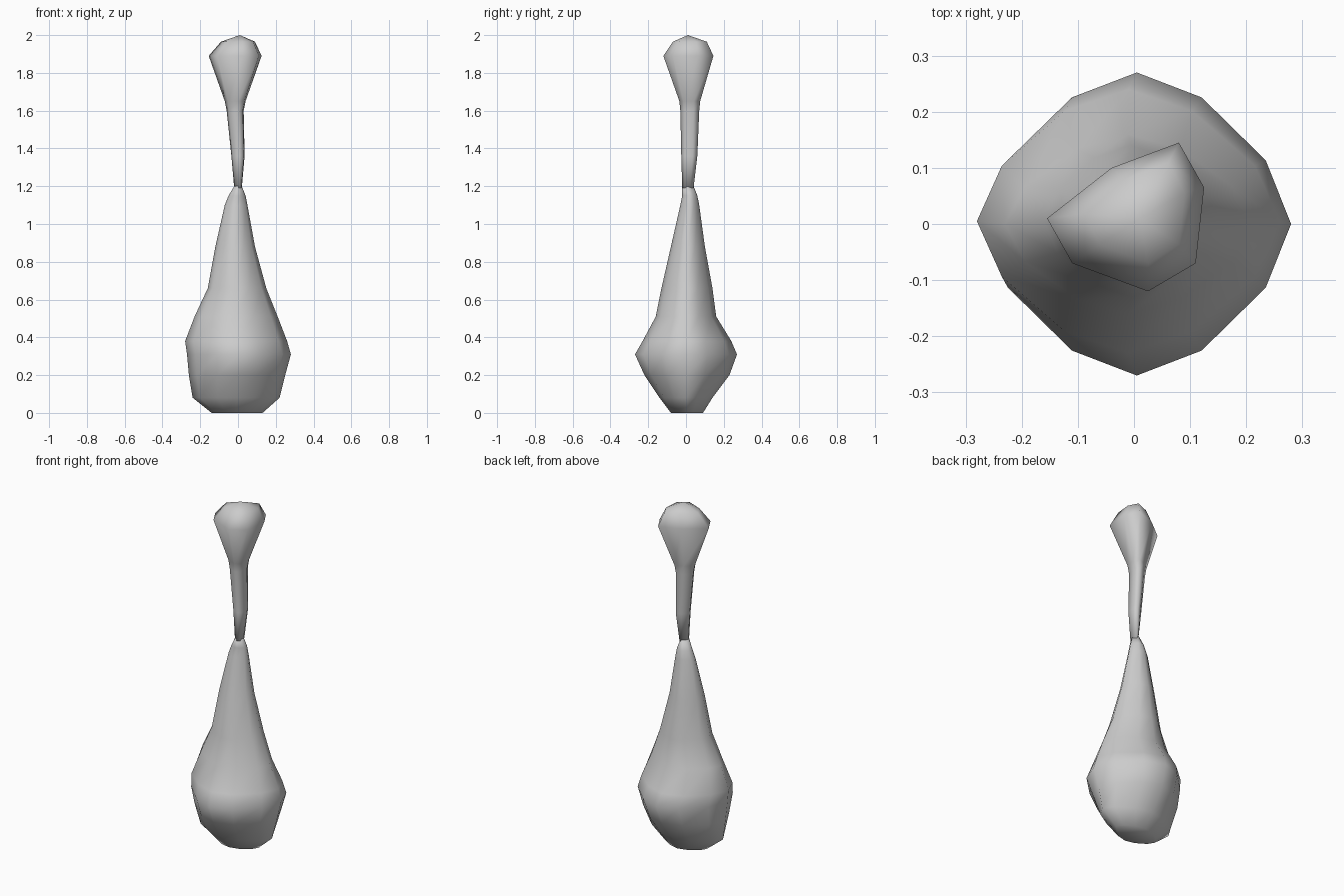
import bpy, bmesh
from math import sin, cos, pi

cube = bpy.data.objects.get("Cube")
if cube:
    bpy.data.objects.remove(cube, do_unlink=True)

grey = bpy.data.materials.new("plain_grey")
grey.use_nodes = True
grey.diffuse_color = (0.6, 0.6, 0.6, 1)
grey.node_tree.nodes["Principled BSDF"].inputs["Base Color"].default_value = (0.6, 0.6, 0.6, 1)


def power(v, e):
    return abs(v) ** e * (1 if v > 0 else -1)


def rounded_diamond(sides, exponent):
    """Unit outline between a diamond and a circle."""
    angles = [2 * pi * i / sides for i in range(sides)]
    return [(power(cos(a), 2 / exponent), power(sin(a), 2 / exponent)) for a in angles]


def fit(outline, left, right, front, back):
    """Stretch an outline to the given box."""
    xs, ys = zip(*outline)
    fx = (right - left) / (max(xs) - min(xs))
    fy = (back - front) / (max(ys) - min(ys))
    return [(left + (x - min(xs)) * fx, front + (y - min(ys)) * fy) for x, y in outline]


def loft(name, outline, rings, apex=None):
    """Skin an outline through rings of (z, left, right, front, back)."""
    bm = bmesh.new()
    loops = [[bm.verts.new((x, y, z)) for x, y in fit(outline, *box)] for z, *box in rings]
    n = len(outline)
    for low, high in zip(loops, loops[1:]):
        for i in range(n):
            j = (i + 1) % n
            bm.faces.new((low[i], low[j], high[j], high[i]))
    bm.faces.new(loops[0][::-1])
    if apex:
        tip = bm.verts.new(apex)
        for i in range(n):
            bm.faces.new((loops[-1][i], loops[-1][(i + 1) % n], tip))
    else:
        bm.faces.new(loops[-1])
    bmesh.ops.recalc_face_normals(bm, faces=bm.faces)
    for face in bm.faces:
        face.smooth = True
    mesh = bpy.data.meshes.new(name)
    bm.to_mesh(mesh)
    bm.free()
    mesh.materials.append(grey)
    obj = bpy.data.objects.new(name, mesh)
    bpy.context.collection.objects.link(obj)


# Bulbous lower body tapering to the waist
loft("body", rounded_diamond(12, 1.6), [
    (0.0, -0.14, 0.13, -0.08, 0.09),
    (0.08, -0.24, 0.22, -0.14, 0.14),
    (0.2, -0.26, 0.25, -0.22, 0.23),
    (0.31, -0.27, 0.28, -0.27, 0.27),
    (0.38, -0.28, 0.26, -0.23, 0.24),
    (0.51, -0.23, 0.21, -0.16, 0.16),
    (0.66, -0.16, 0.15, -0.13, 0.14),
    (0.88, -0.12, 0.09, -0.08, 0.1),
    (1.1, -0.07, 0.05, -0.03, 0.07),
    (1.15, -0.05, 0.04, -0.02, 0.06),
    (1.2, -0.02, 0.02, -0.02, 0.04),
])

# Thin neck flaring into a faceted, uneven knob
knob = [(-0.155, 0.01), (-0.11, -0.07), (0.025, -0.12), (0.11, -0.07),
        (0.125, 0.065), (0.08, 0.145), (-0.04, 0.1)]
loft("neck_and_knob", knob, [
    (1.19, -0.02, 0.02, -0.02, 0.04),
    (1.36, -0.035, 0.035, -0.025, 0.06),
    (1.6, -0.06, 0.03, -0.03, 0.07),
    (1.65, -0.07, 0.04, -0.035, 0.075),
    (1.89, -0.155, 0.125, -0.12, 0.145),
    (1.965, -0.09, 0.09, -0.07, 0.11),
], apex=(0.01, 0.01, 2.0))
